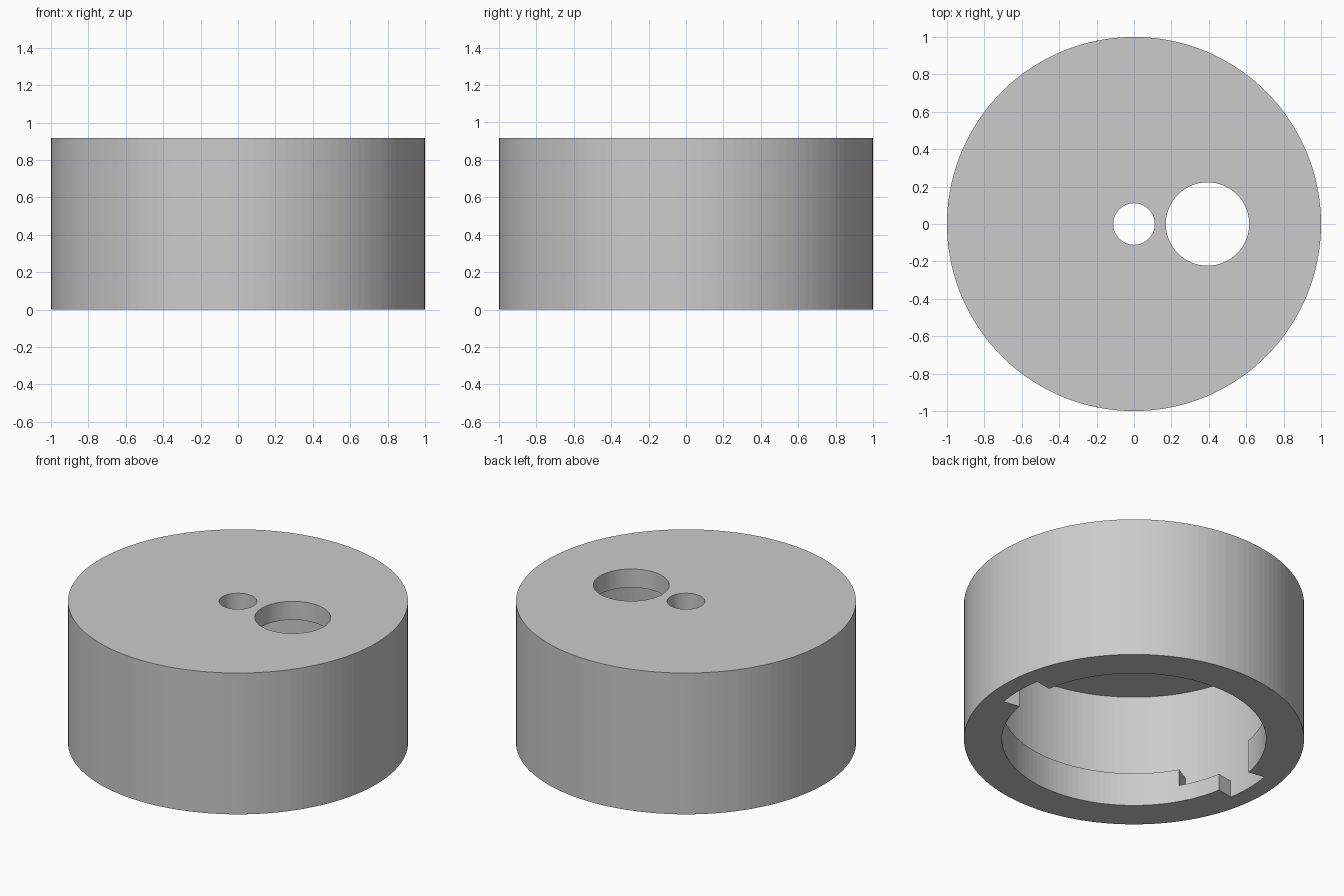
import bpy
import bmesh
from math import cos, sin, radians

if "Cube" in bpy.data.objects:
    bpy.data.objects.remove(bpy.data.objects["Cube"], do_unlink=True)

SEGMENTS = 144
STEP = 360 / SEGMENTS
RADII = [0, 0.777, 0.885, 1.0]                # centre, mouth, cavity, outside
LEVELS = [0, 0.109, 0.217, 0.797, 0.917]      # base, recess floor, lip top, ceiling, top

grey = bpy.data.materials.new("plain grey")
grey.use_nodes = True
grey.diffuse_color = (0.6, 0.6, 0.6, 1)
grey.node_tree.nodes["Principled BSDF"].inputs["Base Color"].default_value = (0.6, 0.6, 0.6, 1)


def solid(i, r, z):
    """Whether the cap is filled in one sector, radial band and layer."""
    if not (0 <= r < 3 and 0 <= z < 4):
        return False
    if r == 2 or z == 3:                      # outer wall and lid
        return True
    if r == 0 or z == 2:                      # mouth and cavity
        return False
    angle = ((i + 0.5) * STEP + 10) % 180     # two opposite bayonet slots
    entry = angle < 20
    recess = z == 1 and angle < 40
    return not (entry or recess)


# Cap body: faces wherever filled space meets empty space
bm = bmesh.new()
points = {}


def point(i, r, z):
    key = (i % SEGMENTS if r else 0, r, z)
    if key not in points:
        a = radians(i * STEP)
        points[key] = bm.verts.new((RADII[r] * cos(a), RADII[r] * sin(a), LEVELS[z]))
    return points[key]


def face(*corners):
    bm.faces.new(dict.fromkeys(point(*c) for c in corners))


for i in range(SEGMENTS):
    j = i + 1
    for r in range(3):
        s = r + 1
        for z in range(4):
            t = z + 1
            if not solid(i, r, z):
                continue
            if not solid(i, r, z + 1):
                face((i, r, t), (i, s, t), (j, s, t), (j, r, t))
            if not solid(i, r, z - 1):
                face((i, r, z), (j, r, z), (j, s, z), (i, s, z))
            if not solid(i, r + 1, z):
                face((i, s, z), (j, s, z), (j, s, t), (i, s, t))
            if r and not solid(i, r - 1, z):
                face((i, r, z), (i, r, t), (j, r, t), (j, r, z))
            if not solid(i - 1, r, z):
                face((i, r, z), (i, s, z), (i, s, t), (i, r, t))
            if not solid(i + 1, r, z):
                face((j, r, z), (j, r, t), (j, s, t), (j, s, z))

bmesh.ops.recalc_face_normals(bm, faces=bm.faces[:])
bmesh.ops.dissolve_limit(bm, angle_limit=radians(0.5), verts=bm.verts[:], edges=bm.edges[:])
mesh = bpy.data.meshes.new("bayonet_cap")
bm.to_mesh(mesh)
bm.free()
mesh.materials.append(grey)
cap = bpy.data.objects.new("bayonet_cap", mesh)
bpy.context.collection.objects.link(cap)


# Round holes through the lid
def drill(x, radius):
    bpy.ops.mesh.primitive_cylinder_add(vertices=96, radius=radius, depth=0.4, location=(x, 0, 0.85))
    cutter = bpy.context.object
    cutter.data.materials.append(grey)
    cutter.hide_render = True
    cut = cap.modifiers.new("hole", "BOOLEAN")
    cut.operation = "DIFFERENCE"
    cut.solver = "EXACT"
    cut.object = cutter
    bpy.context.view_layer.objects.active = cap
    bpy.ops.object.modifier_apply(modifier=cut.name)
    bpy.data.objects.remove(cutter, do_unlink=True)


drill(0, 0.111)
drill(0.393, 0.223)
